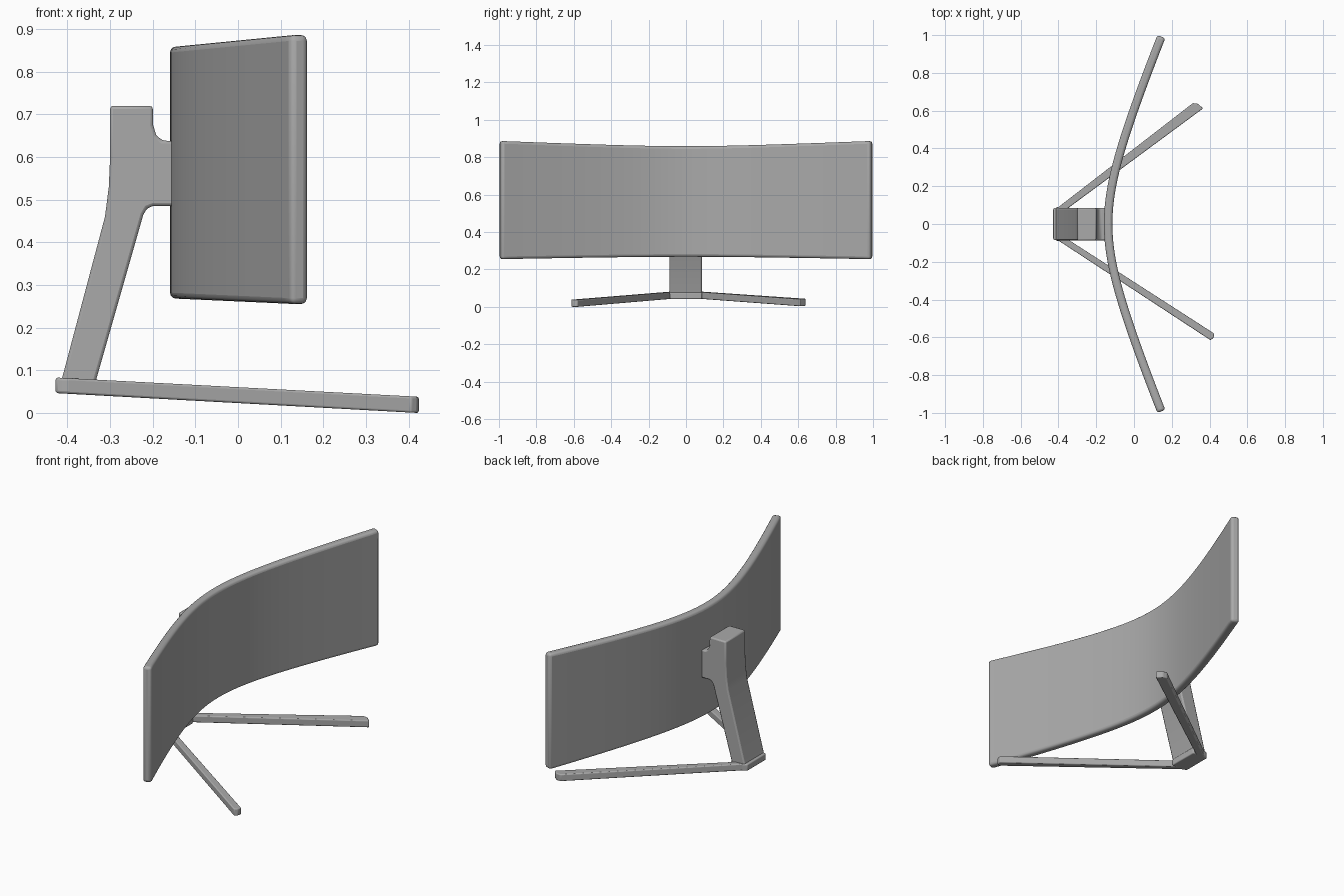
import bpy, bmesh
from math import sqrt, radians
from mathutils import Vector

if "Cube" in bpy.data.objects:
    bpy.data.objects.remove(bpy.data.objects["Cube"])

grey = bpy.data.materials.new("plain grey")
grey.use_nodes = True
colour = (0.4, 0.4, 0.4, 1)
grey.diffuse_color = colour
grey.node_tree.nodes["Principled BSDF"].inputs["Base Color"].default_value = colour


def finish(name, bm, bevel, segments=3):
    """Turn a bmesh into a smooth object with rounded edges."""
    bmesh.ops.recalc_face_normals(bm, faces=bm.faces)
    mesh = bpy.data.meshes.new(name)
    bm.to_mesh(mesh)
    bm.free()
    mesh.materials.append(grey)
    obj = bpy.data.objects.new(name, mesh)
    bpy.context.collection.objects.link(obj)
    mod = obj.modifiers.new("rounded edges", "BEVEL")
    mod.width = bevel
    mod.segments = segments
    mod.limit_method = "ANGLE"
    mod.angle_limit = radians(35)
    bpy.ops.object.select_all(action="DESELECT")
    obj.select_set(True)
    bpy.context.view_layer.objects.active = obj
    bpy.ops.object.shade_smooth_by_angle(angle=radians(35))
    return obj


def loft(name, rings, bevel, segments=3):
    """Skin matching rings of points and cap both ends."""
    bm = bmesh.new()
    loops = [[bm.verts.new(p) for p in ring] for ring in rings]
    for a, b in zip(loops, loops[1:]):
        for i in range(len(a)):
            j = (i + 1) % len(a)
            bm.faces.new((a[i], a[j], b[j], b[i]))
    bm.faces.new(loops[0])
    bm.faces.new(loops[-1])
    return finish(name, bm, bevel, segments)


# Curved screen panel, bent tightest in the middle and flaring at its ends
ROUND, SLOPE, HALF = 0.17, 0.178, 0.0225
rings = []
steps = 48
for i in range(steps + 1):
    y = 0.992 * (2 * i / steps - 1)
    reach = sqrt(ROUND ** 2 + SLOPE * y * y)
    centre = Vector((-0.137 + reach - ROUND, y, 0))
    normal = Vector((1, -SLOPE * y / reach, 0)).normalized() * HALF
    flare = (reach - ROUND) / 0.285
    low, high = Vector((0, 0, 0.268 - 0.013 * flare)), Vector((0, 0, 0.859 + 0.028 * flare))
    rings.append([centre - normal + low, centre + normal + low,
                  centre + normal + high, centre - normal + high])
loft("screen", rings, 0.014)

# Leaning column with the arm that holds the screen
profile = [(-0.42, 0.055), (-0.413, 0.08), (-0.312, 0.46), (-0.303, 0.53), (-0.3, 0.6),
           (-0.3, 0.72), (-0.2, 0.72), (-0.199, 0.675), (-0.192, 0.652), (-0.178, 0.639),
           (-0.135, 0.636), (-0.135, 0.485), (-0.2, 0.485), (-0.213, 0.48), (-0.222, 0.465),
           (-0.332, 0.08), (-0.338, 0.055)]
loft("column", [[(x, y, z) for x, z in profile] for y in (-0.087, 0.085)], 0.007, 2)


# Base parts share one gentle slope down to the floor at the front
def base_part(name, plan, bevel):
    bottom = [(x, y, 0.046 - 0.0548 * (x + 0.42)) for x, y in plan]
    top = [(x, y, 0.082 - 0.053 * (x + 0.41)) for x, y in plan]
    return loft(name, [bottom, top], bevel)


base_part("base_hub", [(-0.428, -0.08), (-0.428, 0.08), (-0.405, 0.09), (-0.33, 0.085),
                       (-0.33, -0.085), (-0.405, -0.09)], 0.006)
base_part("left_foot", [(-0.415, 0.078), (0.312, 0.64), (0.338, 0.637), (0.366, 0.612),
                        (-0.365, 0.072)], 0.005)
base_part("right_foot", [(-0.415, -0.078), (0.405, -0.615), (0.421, -0.603), (0.425, -0.58),
                         (-0.365, -0.072)], 0.005)
